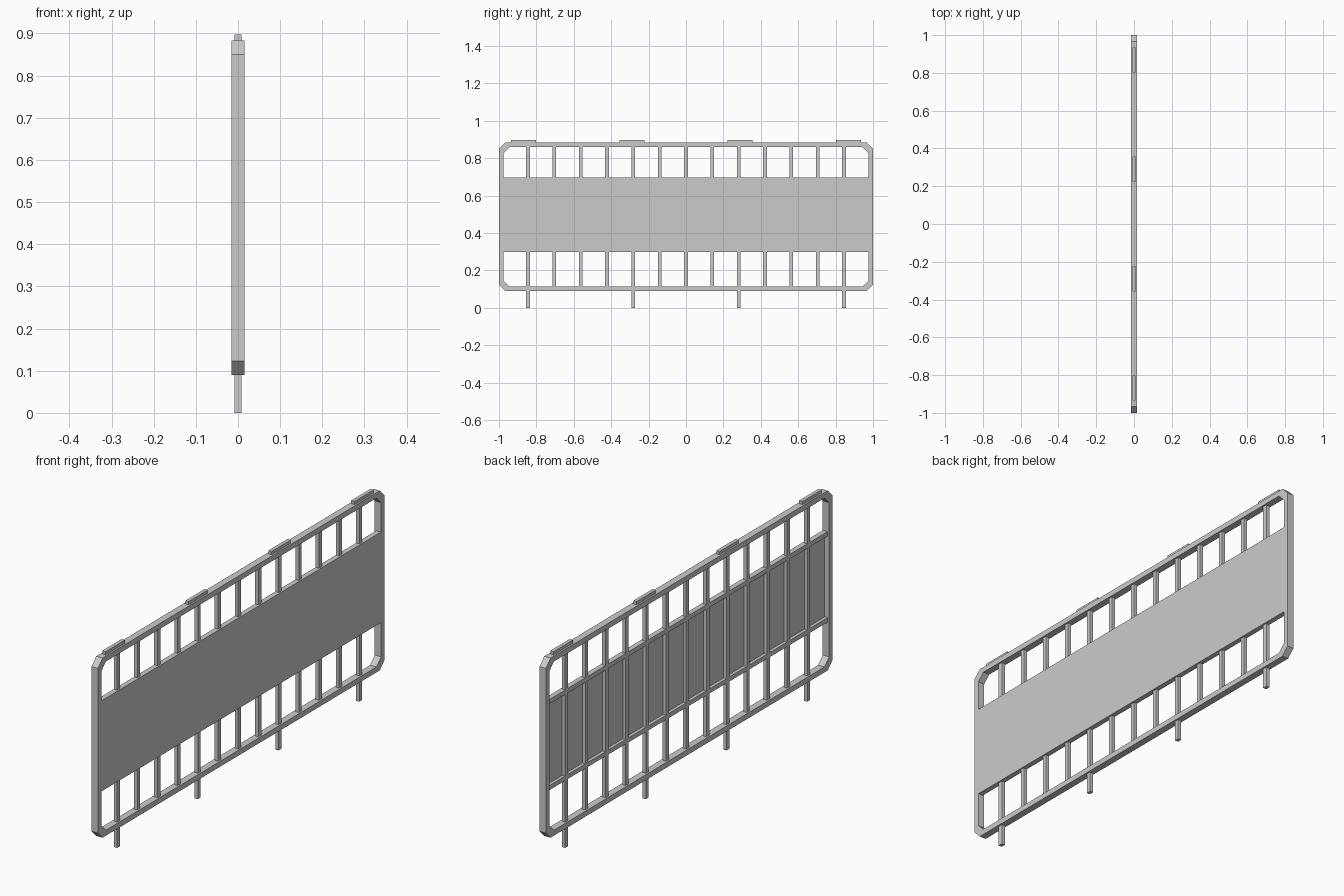
import bpy
import bmesh

cube = bpy.data.objects.get("Cube")
if cube:
    bpy.data.objects.remove(cube, do_unlink=True)

metal = bpy.data.materials.new("light grey metal")
metal.use_nodes = True
GREY = (0.6, 0.6, 0.6, 1)
metal.diffuse_color = GREY
metal.node_tree.nodes["Principled BSDF"].inputs["Base Color"].default_value = GREY


def finish(name, bm):
    bmesh.ops.recalc_face_normals(bm, faces=bm.faces)
    mesh = bpy.data.meshes.new(name)
    bm.to_mesh(mesh)
    bm.free()
    mesh.materials.append(metal)
    obj = bpy.data.objects.new(name, mesh)
    bpy.context.collection.objects.link(obj)
    return obj


def box(name, x, y, z):
    """Box from (min, max) ranges on each axis."""
    bm = bmesh.new()
    bmesh.ops.create_cube(bm, size=1)
    for v in bm.verts:
        v.co = [r[0] + (c + 0.5) * (r[1] - r[0]) for c, r in zip(v.co, (x, y, z))]
    return finish(name, bm)


def chamfered_loop(half, low, high, cut):
    """Rectangle with cut corners, as (y, z) points in order."""
    return [(half, low + cut), (half, high - cut), (half - cut, high), (cut - half, high),
            (-half, high - cut), (-half, low + cut), (cut - half, low), (half - cut, low)]


# Outer frame: ring between two chamfered rectangles
BOTTOM, TOP, TUBE, DEPTH = 0.09, 0.883, 0.024, 0.0155
outer = chamfered_loop(1, BOTTOM, TOP, 0.033)
inner = chamfered_loop(1 - TUBE, BOTTOM + TUBE, TOP - TUBE, 0.032)
bm = bmesh.new()
rings = [[bm.verts.new((x, y, z)) for y, z in loop]
         for x, loop in ((DEPTH, outer), (DEPTH, inner), (-DEPTH, inner), (-DEPTH, outer))]
for a, b in zip(rings, rings[1:] + rings[:1]):
    for i in range(len(a)):
        j = (i + 1) % len(a)
        bm.faces.new((a[i], a[j], b[j], b[i]))
finish("outer_frame", bm)

# Vertical bars; every fourth one continues below as a foot
BAR = 0.008
for i in range(13):
    y = (i - 6) * 0.1408
    span = (y - 0.01, y + 0.01)
    box(f"vertical_bar_{i + 1}", (-BAR, BAR), span, (BOTTOM + 0.01, TOP - 0.01))
    if i % 4 == 0:
        box(f"foot_{i // 4 + 1}", (-BAR, BAR), span, (0, BOTTOM + 0.01))

# Sign panel with two rails behind it
PANEL_LOW, PANEL_HIGH, SIDE = 0.297, 0.697, 0.977
box("panel", (BAR - 0.002, DEPTH - 0.0005), (-SIDE, SIDE), (PANEL_LOW, PANEL_HIGH))
box("lower_rail", (-BAR, BAR), (-SIDE, SIDE), (PANEL_LOW, PANEL_LOW + 0.02))
box("upper_rail", (-BAR, BAR), (-SIDE, SIDE), (PANEL_HIGH - 0.02, PANEL_HIGH))

# Raised tabs on the top tube
for i in range(4):
    y = (i - 1.5) * 0.579
    box(f"top_tab_{i + 1}", (-BAR, BAR), (y - 0.067, y + 0.067), (TOP - 0.01, 0.897))
